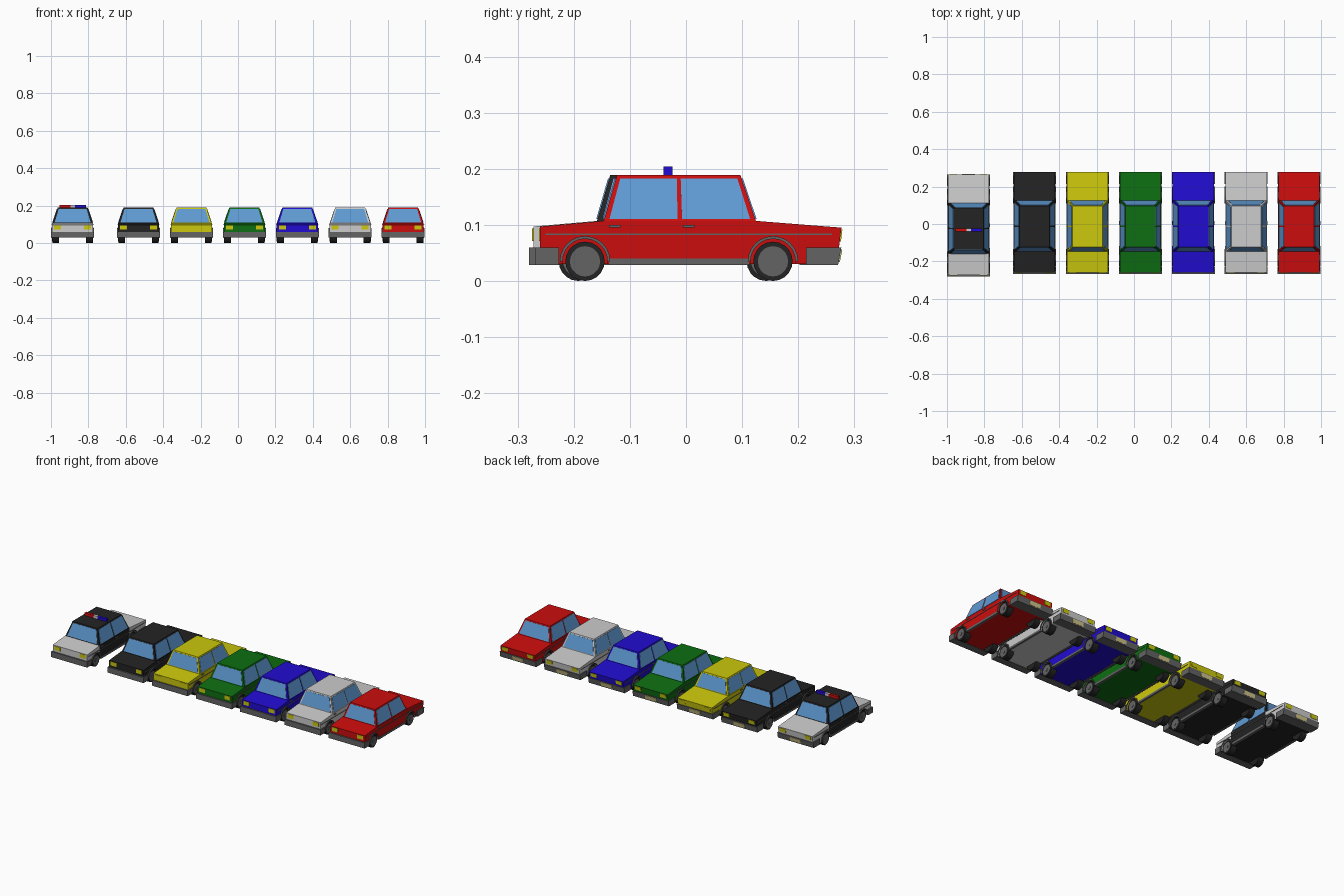
import bpy, bmesh, math
from mathutils import Vector, Matrix

cube = bpy.data.objects.get("Cube")
if cube:
    bpy.data.objects.remove(cube)


def material(name, rgb):
    m = bpy.data.materials.new(name)
    m.use_nodes = True
    linear = [(c / 255 / 12.92) if c < 11 else ((c / 255 + 0.055) / 1.055) ** 2.4 for c in rgb]
    m.diffuse_color = (*linear, 1)
    m.node_tree.nodes["Principled BSDF"].inputs["Base Color"].default_value = (*linear, 1)
    return m


MAT = {
    "red": material("red", (204, 13, 13)),
    "white": material("white", (204, 204, 204)),
    "blue": material("blue", (33, 12, 208)),
    "green": material("green", (14, 110, 18)),
    "yellow": material("yellow", (204, 200, 13)),
    "black": material("black", (35, 35, 35)),
    "grey": material("trim grey", (100, 100, 100)),
    "glass": material("glass blue", (95, 155, 212)),
    "plate": material("plate cream", (205, 195, 135)),
}

HALF = 0.11                      # half width of the body
AXLES = (-0.18, 0.155)           # wheel positions along the car
WHEEL_R, ARCH_R = 0.035, 0.04
HOOD_END, TRUNK_START = -0.147, 0.125


def finish(bm, name, colours, location):
    bmesh.ops.recalc_face_normals(bm, faces=bm.faces)
    mesh = bpy.data.meshes.new(name)
    bm.to_mesh(mesh)
    bm.free()
    for c in colours:
        mesh.materials.append(MAT[c])
    ob = bpy.data.objects.new(name, mesh)
    ob.location = location
    bpy.context.collection.objects.link(ob)
    return ob


def prism(bm, profile, x0, x1):
    """Extrude a (y, z) profile along x."""
    face = bm.faces.new([bm.verts.new((x0, y, z)) for y, z in profile])
    out = bmesh.ops.extrude_face_region(bm, geom=[face])
    verts = [g for g in out["geom"] if isinstance(g, bmesh.types.BMVert)]
    bmesh.ops.translate(bm, verts=verts, vec=(x1 - x0, 0, 0))


def box(bm, x0, x1, y0, y1, z0, z1):
    prism(bm, [(y0, z0), (y0, z1), (y1, z1), (y1, z0)], x0, x1)


def panel(bm, quad, u0, u1, v0, v1, thick=0.003):
    """Thin plate on part of a quad given as bottom a, b and top c, d."""
    a, b, c, d = (Vector(p) for p in quad)
    at = lambda u, v: a.lerp(b, u).lerp(d.lerp(c, u), v)
    n = (b - a).cross(d - a).normalized() * thick
    ring = [at(u0, v0), at(u1, v0), at(u1, v1), at(u0, v1)]
    lo = [bm.verts.new(p - n * 0.3) for p in ring]
    hi = [bm.verts.new(p + n * 0.7) for p in ring]
    bm.faces.new(lo[::-1])
    bm.faces.new(hi)
    for i in range(4):
        j = (i + 1) % 4
        bm.faces.new((lo[i], lo[j], hi[j], hi[i]))


def arc(yc, r, steps=12):
    return [(yc + r * math.cos(math.pi * i / steps), WHEEL_R + r * math.sin(math.pi * i / steps))
            for i in range(steps + 1)]


def sides(bm, profile, x0, x1):
    prism(bm, profile, x0, x1)
    prism(bm, profile, -x1, -x0)


def disc(bm, x, y, r, depth, segments=20):
    turn = Matrix.Translation((x, y, WHEEL_R)) @ Matrix.Rotation(math.pi / 2, 4, "Y")
    bmesh.ops.create_cone(bm, cap_ends=True, segments=segments, radius1=r, radius2=r,
                          depth=depth, matrix=turn)


def build_car(label, x, y, paint, ends):
    loc = (x, y, 0)

    # lower body: core block plus side slabs with wheel arches
    bm = bmesh.new()
    top = [(-0.26, 0.03), (-0.26, 0.097), (HOOD_END, 0.107), (TRUNK_START, 0.107),
           (0.277, 0.095), (0.269, 0.03)]
    prism(bm, top, -0.072, 0.072)
    underside = []
    for axle in reversed(AXLES):
        underside += [(axle + ARCH_R, 0.03)] + arc(axle, ARCH_R) + [(axle - ARCH_R, 0.03)]
    sides(bm, top + underside, 0.072, HALF)
    for cut in (HOOD_END, TRUNK_START):
        geom = bm.verts[:] + bm.edges[:] + bm.faces[:]
        bmesh.ops.bisect_plane(bm, geom=geom, plane_co=(0, cut, 0), plane_no=(0, 1, 0))
    for f in bm.faces:
        yc, zc = f.calc_center_median().yz
        f.material_index = int((yc < HOOD_END or yc > TRUNK_START) and zc > 0.031)
    finish(bm, label + "_body", [paint, ends], loc)

    # tapered cabin
    bm = bmesh.new()
    w, t, y0, y1, y2, y3 = 0.108, 0.08, HOOD_END, TRUNK_START, -0.123, 0.097
    low = [(-w, y0, 0.106), (w, y0, 0.106), (w, y1, 0.106), (-w, y1, 0.106)]
    high = [(-t, y2, 0.189), (t, y2, 0.189), (t, y3, 0.189), (-t, y3, 0.189)]
    a, b = ([bm.verts.new(p) for p in ring] for ring in (low, high))
    bm.faces.new(a[::-1])
    bm.faces.new(b)
    walls = []
    for i in range(4):
        j = (i + 1) % 4
        bm.faces.new((a[i], a[j], b[j], b[i]))
        walls.append((low[i], low[j], high[j], high[i]))
    finish(bm, label + "_cabin", [paint], loc)

    # windscreens and side windows
    bm = bmesh.new()
    for i, wall in enumerate(walls):
        spans = [(0.05, 0.95)] if i % 2 == 0 else [(0.035, 0.485), (0.515, 0.965)]
        for u0, u1 in spans:
            panel(bm, wall, u0, u1, 0.05, 0.92)
    finish(bm, label + "_windows", ["glass"], loc)

    # bumpers, sills, arch flares, belt strips and door handles
    bm = bmesh.new()
    box(bm, -0.115, 0.115, -0.268, -0.226, 0.028, 0.06)
    prism(bm, [(0.214, 0.028), (0.214, 0.06), (0.277, 0.06), (0.271, 0.028)], -0.115, 0.115)
    finish(bm, label + "_bumpers", ["grey"], loc)
    bm = bmesh.new()
    for axle in AXLES:
        sides(bm, arc(axle, 0.045) + arc(axle, ARCH_R)[::-1], 0.1, 0.115)
    for s in (-1, 1):
        box(bm, s * 0.1, s * 0.112, -0.137, 0.112, 0.028, 0.04)
        box(bm, s * 0.108, s * 0.112, -0.25, 0.26, 0.082, 0.085)
        for handle in (-0.127, 0.005):
            box(bm, s * 0.108, s * 0.113, handle - 0.01, handle + 0.01, 0.095, 0.1)
    finish(bm, label + "_side_trim", ["grey"], loc)

    # headlights, tail lights and rear plate
    front = [(-HALF, -0.26, 0.06), (HALF, -0.26, 0.06), (HALF, -0.26, 0.097), (-HALF, -0.26, 0.097)]
    rear = [(HALF, 0.2727, 0.06), (-HALF, 0.2727, 0.06), (-HALF, 0.277, 0.095), (HALF, 0.277, 0.095)]
    bm = bmesh.new()
    for end in (front, rear):
        for u in (0.05, 0.78):
            panel(bm, end, u, u + 0.17, 0.3, 0.9)
    finish(bm, label + "_lights", ["yellow"], loc)
    bm = bmesh.new()
    panel(bm, [(0.035, 0.272, 0.034), (-0.035, 0.272, 0.034),
               (-0.035, 0.2765, 0.056), (0.035, 0.2765, 0.056)], 0, 1, 0, 1)
    finish(bm, label + "_rear_plate", ["plate"], loc)

    # wheels and hubs
    tyres, hubs = bmesh.new(), bmesh.new()
    for axle in AXLES:
        for s in (-1, 1):
            disc(tyres, s * 0.09, axle, WHEEL_R, 0.036)
            disc(hubs, s * 0.107, axle, 0.027, 0.006)
            disc(hubs, s * 0.109, axle, 0.009, 0.006, 10)
    finish(tyres, label + "_tyres", ["black"], loc)
    finish(hubs, label + "_hubs", ["grey"], loc)


# row of plain cars
SPACING, FIRST = 0.283, -0.532
for i, colour in enumerate(["black", "yellow", "green", "blue", "white", "red"]):
    build_car(colour + "_car", FIRST + SPACING * i, 0, colour, colour)

# patrol car with two-tone paint and roof light bar
PATROL = (-0.884, -0.012)
build_car("patrol_car", *PATROL, "black", "white")
for name, x0, x1, colour in (("left_beacon", 0.012, 0.07, "blue"),
                             ("siren", -0.012, 0.012, "white"),
                             ("right_beacon", -0.07, -0.012, "red")):
    bm = bmesh.new()
    box(bm, x0, x1, -0.028, -0.012, 0.188, 0.204)
    finish(bm, name, [colour], (*PATROL, 0))
